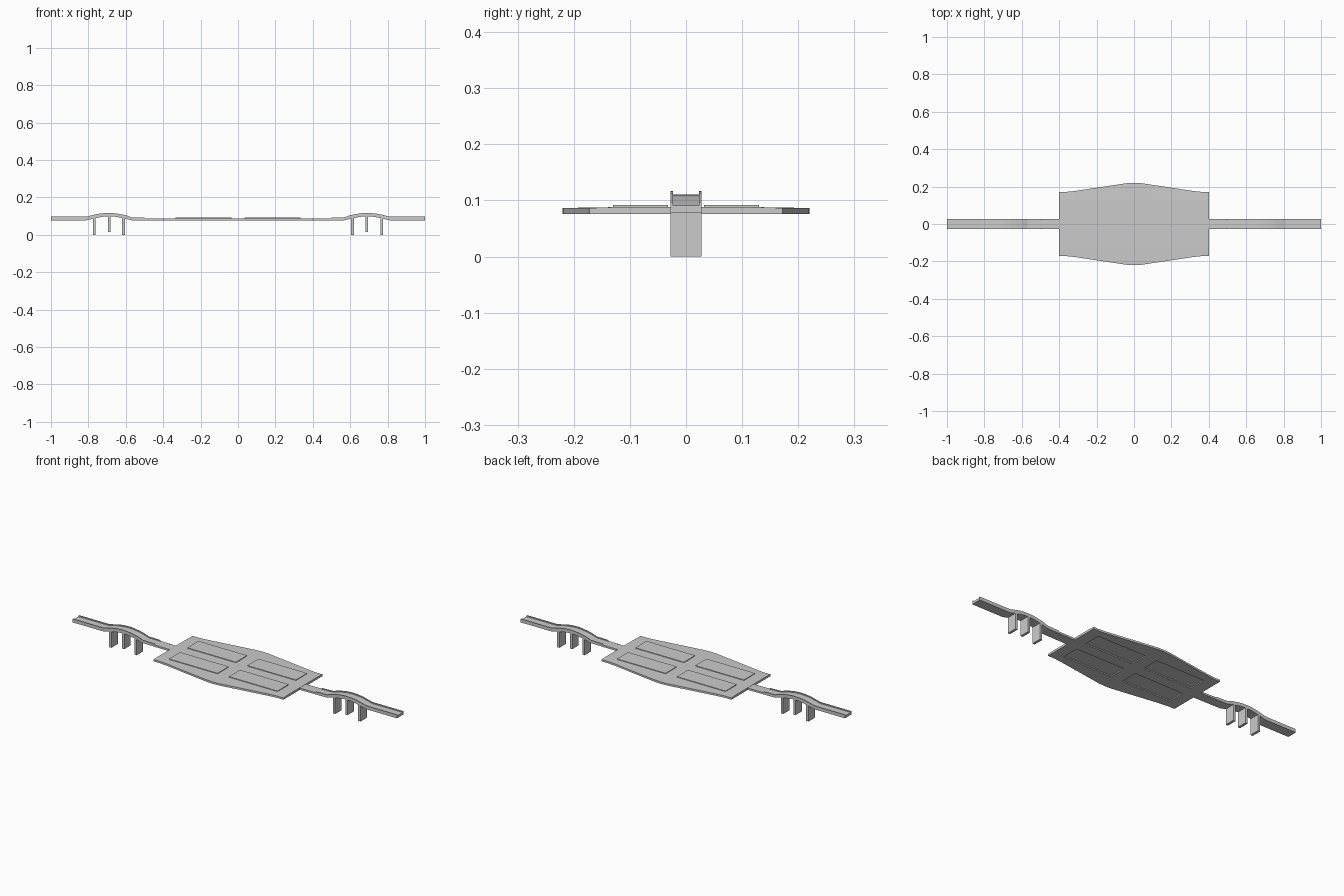
import bpy, bmesh

if "Cube" in bpy.data.objects:
    bpy.data.objects.remove(bpy.data.objects["Cube"])

def make_object(name, bm):
    bmesh.ops.recalc_face_normals(bm, faces=bm.faces)
    mesh = bpy.data.meshes.new(name)
    bm.to_mesh(mesh)
    bm.free()
    obj = bpy.data.objects.new(name, mesh)
    bpy.context.collection.objects.link(obj)
    return obj

def loft(name, sections):
    """Join matching closed cross-sections and cap both ends."""
    bm = bmesh.new()
    rings = [[bm.verts.new(p) for p in s] for s in sections]
    n = len(rings[0])
    for a, b in zip(rings, rings[1:]):
        for i in range(n):
            j = (i + 1) % n
            bm.faces.new((a[i], a[j], b[j], b[i]))
    bm.faces.new(rings[0])
    bm.faces.new(rings[-1])
    return make_object(name, bm)

def box(name, x0, x1, y0, y1, z0, z1):
    return loft(name, [[(x, y0, z0), (x, y1, z0), (x, y1, z1), (x, y0, z1)]
                       for x in (x0, x1)])

# Wide central deck, slightly crowned
half = [(0.4, 0.172), (0.36, 0.172), (0.32, 0.176), (0.2, 0.194),
        (0.1, 0.209), (0.04, 0.218), (0, 0.22)]
outline = [(-x, y) for x, y in half] + half[-2::-1]
deck = loft("deck", [[(x, -w, 0.076), (x, w, 0.076), (x, w, 0.0865),
                      (x, 0.13, 0.088), (x, -0.13, 0.088), (x, -w, 0.0865)]
                     for x, w in outline])

# Four raised panels, each with a matching recess underneath
for sx in (-1, 1):
    for sy in (-1, 1):
        xs = sorted((sx * 0.035, sx * 0.335))
        ys = sorted((sy * 0.032, sy * 0.13))
        cutter = box("recess_cutter", *xs, *ys, 0.06, 0.082)
        cutter.hide_render = True
        cut = deck.modifiers.new("recess", 'BOOLEAN')
        cut.operation = 'DIFFERENCE'
        cut.solver = 'EXACT'
        cut.object = cutter
        bpy.context.view_layer.objects.active = deck
        bpy.ops.object.modifier_apply(modifier=cut.name)
        bpy.data.objects.remove(cutter)
        box("raised_panel", *xs, *ys, 0.0865, 0.0915)

# Arched approach roads: x, underside height, road top, kerb top
path = [(0.395, 0.076, 0.0865, 0.0866), (0.495, 0.077, 0.0875, 0.0876),
        (0.5, 0.077, 0.0875, 0.092), (0.57, 0.078, 0.089, 0.094),
        (0.6, 0.086, 0.099, 0.105), (0.63, 0.092, 0.105, 0.111),
        (0.66, 0.097, 0.1095, 0.1155), (0.69, 0.0985, 0.111, 0.117),
        (0.72, 0.097, 0.1095, 0.1155), (0.75, 0.092, 0.106, 0.112),
        (0.775, 0.086, 0.100, 0.106), (0.81, 0.078, 0.091, 0.097),
        (1.0, 0.078, 0.091, 0.097)]
W, K = 0.028, 0.023
for side, s in (("left", -1), ("right", 1)):
    loft(side + "_road", [[(s * x, -W, b), (s * x, W, b), (s * x, W, k),
                           (s * x, K, k), (s * x, K, r), (s * x, -K, r),
                           (s * x, -K, k), (s * x, -W, k)]
                          for x, b, r, k in path])
    # Three wall piers under each arch, the middle one shorter
    for px, bottom, top in ((0.612, 0, 0.098), (0.688, 0.014, 0.104), (0.768, 0, 0.096)):
        box(side + "_pier", s * px - 0.007, s * px + 0.007, -W, W, bottom, top)
